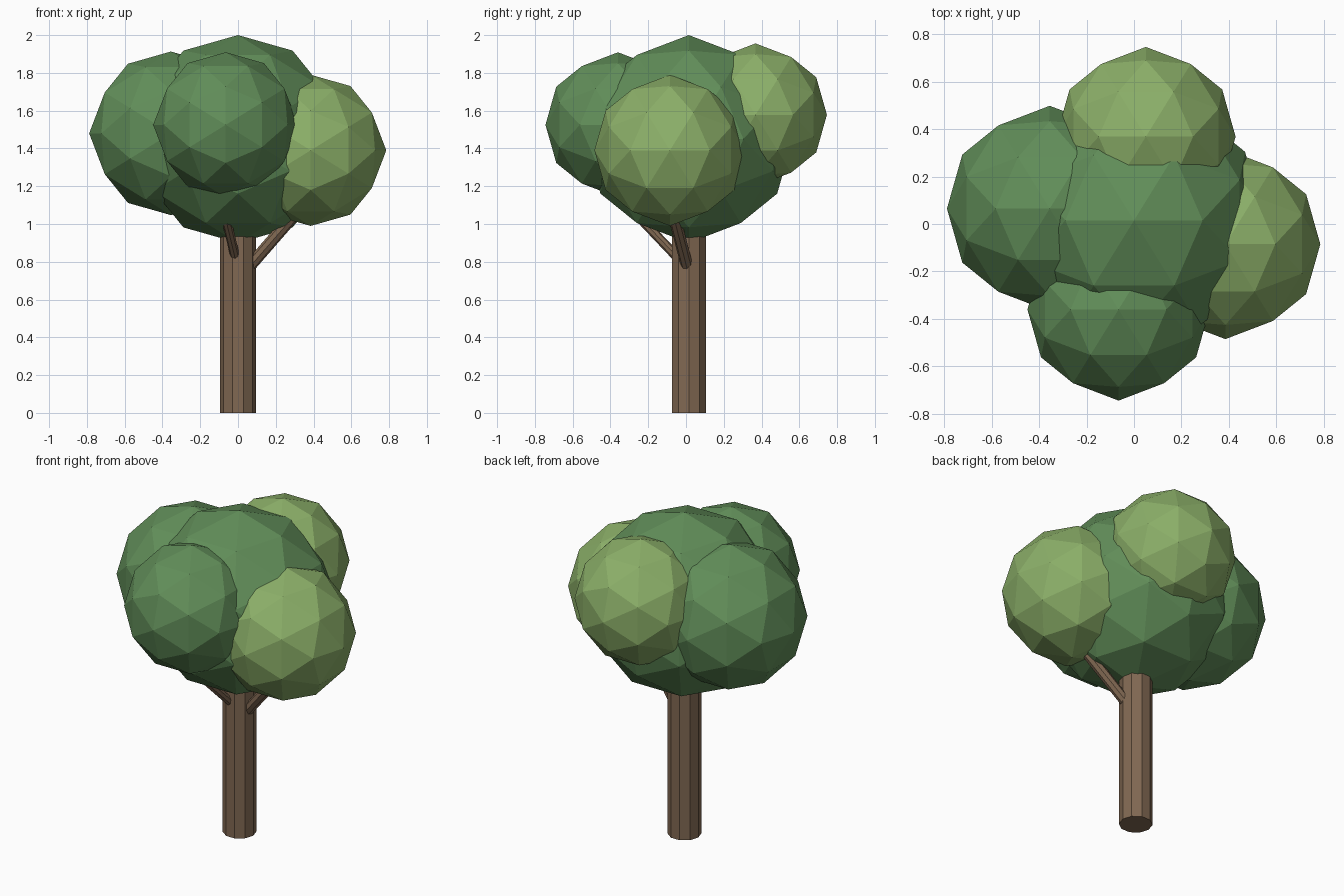
import bpy, bmesh, math
from mathutils import Vector, Matrix

if "Cube" in bpy.data.objects:
    bpy.data.objects.remove(bpy.data.objects["Cube"])


def material(name, rgb):
    m = bpy.data.materials.new(name)
    m.diffuse_color = (*rgb, 1)
    m.use_nodes = True
    m.node_tree.nodes["Principled BSDF"].inputs["Base Color"].default_value = m.diffuse_color
    return m


leaf = material("leaf_green", (0.12, 0.27, 0.10))
light_leaf = material("light_leaf_green", (0.26, 0.43, 0.14))
bark = material("bark_brown", (0.22, 0.14, 0.085))


def add_object(name, bm, mat):
    mesh = bpy.data.meshes.new(name)
    bm.to_mesh(mesh)
    bm.free()
    mesh.materials.append(mat)
    bpy.context.collection.objects.link(bpy.data.objects.new(name, mesh))


def foliage(name, centre, radius, mat):
    # tilt the icosphere so an edge midpoint, not a corner, points along each axis
    bm = bmesh.new()
    tilt = Matrix.Rotation(-math.atan(2) / 2, 4, 'Y')
    bmesh.ops.create_icosphere(bm, subdivisions=2, radius=radius,
                               matrix=Matrix.Translation(centre) @ tilt)
    add_object(name, bm, mat)


def limb(name, start, end, r1, r2, sides):
    start, end = Vector(start), Vector(end)
    axis = end - start
    rot = Vector((0, 0, 1)).rotation_difference(axis).to_matrix().to_4x4()
    turn = Matrix.Rotation(math.pi / 2, 4, 'Z')  # put a corner on the x axis
    bm = bmesh.new()
    bmesh.ops.create_cone(bm, cap_ends=True, segments=sides, radius1=r1, radius2=r2,
                          depth=axis.length,
                          matrix=Matrix.Translation((start + end) / 2) @ rot @ turn)
    add_object(name, bm, bark)


# Trunk and two short branches
limb("trunk", (0, 0.015, 0), (0, 0.015, 1.05), 0.095, 0.095, 10)
limb("right_branch", (0.03, 0.015, 0.74), (0.30, -0.065, 1.05), 0.032, 0.032, 8)
limb("front_branch", (-0.005, -0.01, 0.785), (-0.075, -0.29, 1.08), 0.025, 0.025, 8)

# Crown of overlapping foliage balls
foliage("crown_centre", (0, 0.015, 1.45), 0.55, leaf)
foliage("crown_left", (-0.355, 0.065, 1.48), 0.433, leaf)
foliage("crown_front", (-0.065, -0.36, 1.525), 0.384, leaf)
foliage("crown_right", (0.385, -0.085, 1.39), 0.40, light_leaf)
foliage("crown_back", (0.05, 0.368, 1.578), 0.378, light_leaf)
